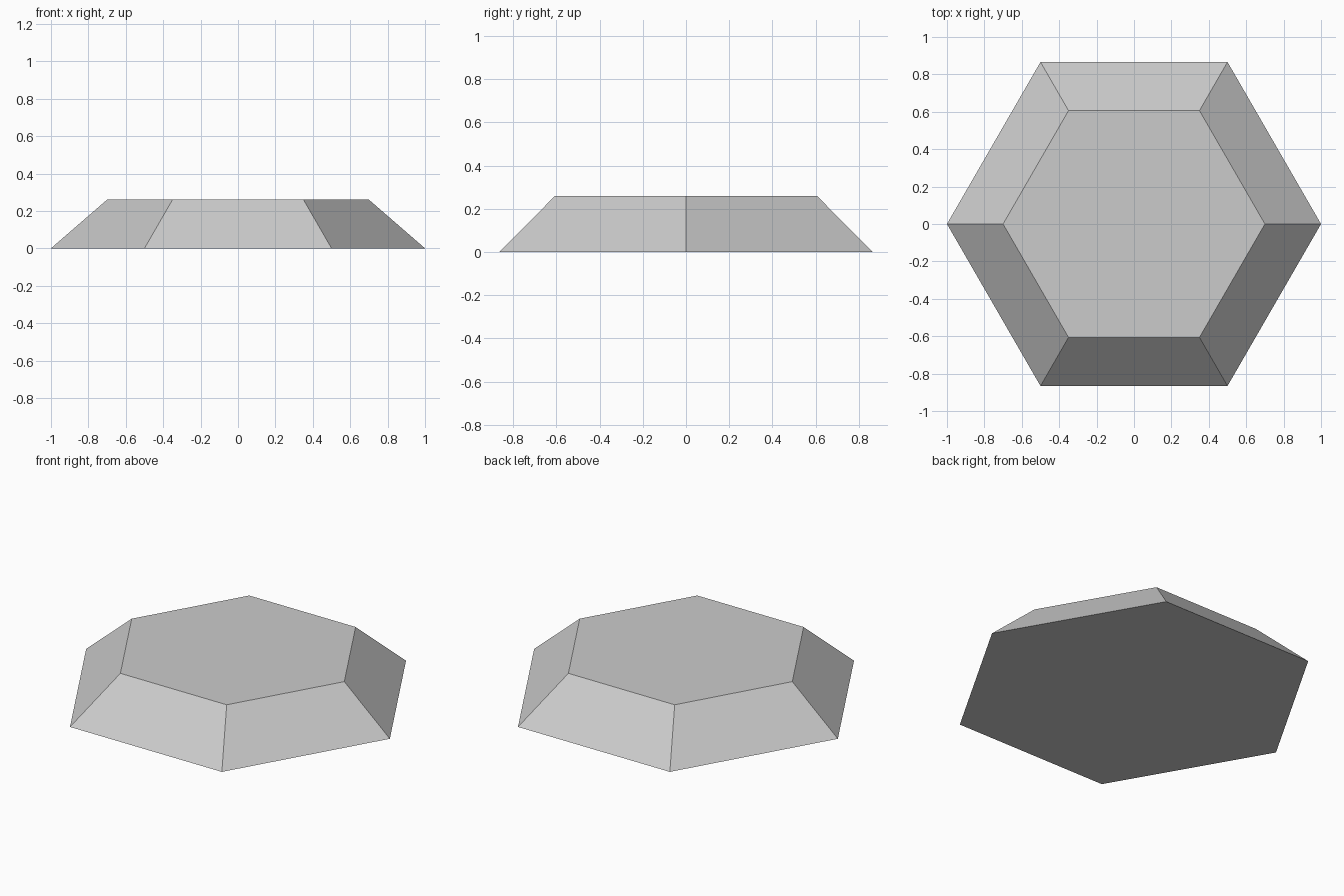
import bpy
import bmesh
from math import cos, sin, tau

SIDES = 6
BASE_RADIUS = 1.0
TOP_RADIUS = 0.7
HEIGHT = 0.26

cube = bpy.data.objects.get("Cube")
if cube:
    bpy.data.objects.remove(cube, do_unlink=True)


def make_material(name, colour):
    mat = bpy.data.materials.new(name)
    mat.use_nodes = True
    mat.diffuse_color = colour
    mat.node_tree.nodes["Principled BSDF"].inputs["Base Color"].default_value = colour
    return mat


def ring(bm, radius, z):
    angles = [tau * i / SIDES for i in range(SIDES)]
    return [bm.verts.new((radius * cos(a), radius * sin(a), z)) for a in angles]


# Hexagonal slab with sloping sides, corners on the x axis
bm = bmesh.new()
lower = ring(bm, BASE_RADIUS, 0)
upper = ring(bm, TOP_RADIUS, HEIGHT)
bm.faces.new(lower[::-1])
bm.faces.new(upper)
for i in range(SIDES):
    j = (i + 1) % SIDES
    bm.faces.new((lower[i], lower[j], upper[j], upper[i]))

mesh = bpy.data.meshes.new("hexagonal_slab")
bm.to_mesh(mesh)
bm.free()
mesh.materials.append(make_material("light grey", (0.6, 0.6, 0.6, 1)))
slab = bpy.data.objects.new("hexagonal_slab", mesh)
bpy.context.collection.objects.link(slab)
